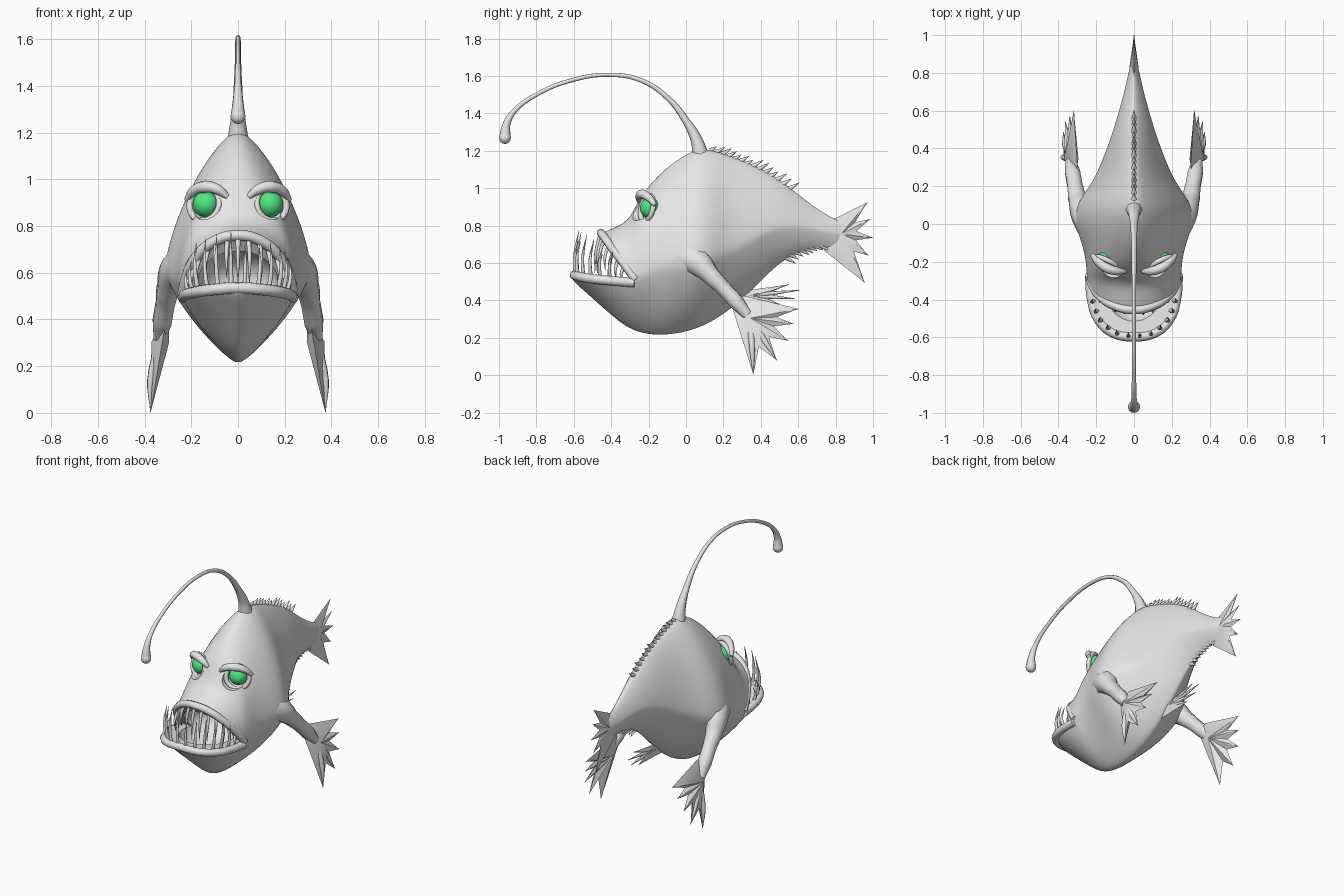
import bpy, bmesh, math, random
from mathutils import Vector

random.seed(4)
if "Cube" in bpy.data.objects:
    bpy.data.objects.remove(bpy.data.objects["Cube"], do_unlink=True)


def material(name, rgb):
    m = bpy.data.materials.new(name)
    m.use_nodes = True
    m.diffuse_color = (*rgb, 1)
    for n in m.node_tree.nodes:
        if n.type == 'BSDF_PRINCIPLED':
            n.inputs["Base Color"].default_value = (*rgb, 1)
    return m


SKIN = material("grey skin", (0.79, 0.79, 0.79))
GREEN = material("green eye", (0.08, 0.8, 0.22))


def activate(obj):
    bpy.ops.object.select_all(action='DESELECT')
    obj.select_set(True)
    bpy.context.view_layer.objects.active = obj


def finish(obj, mat=SKIN, angle=50):
    obj.data.materials.clear()
    obj.data.materials.append(mat)
    activate(obj)
    bpy.ops.object.shade_smooth_by_angle(angle=math.radians(angle))
    return obj


def mesh_object(name, verts, faces):
    me = bpy.data.meshes.new(name)
    bm = bmesh.new()
    vs = [bm.verts.new(v) for v in verts]
    for f in faces:
        bm.faces.new([vs[i] for i in f])
    bmesh.ops.recalc_face_normals(bm, faces=bm.faces)
    bm.to_mesh(me)
    bm.free()
    obj = bpy.data.objects.new(name, me)
    bpy.context.collection.objects.link(obj)
    return obj


def tubes(name, paths, detail=6):
    """Round tapering tubes; each path point is (x, y, z, radius)."""
    cu = bpy.data.curves.new(name, 'CURVE')
    cu.dimensions = '3D'
    cu.bevel_depth = 1
    cu.bevel_resolution = 2
    cu.resolution_u = detail
    cu.use_fill_caps = True
    for path in paths:
        sp = cu.splines.new('BEZIER')
        sp.bezier_points.add(len(path) - 1)
        for bp, p in zip(sp.bezier_points, path):
            bp.co, bp.radius = p[:3], p[3]
            bp.handle_left_type = bp.handle_right_type = 'AUTO'
    obj = bpy.data.objects.new(name, cu)
    bpy.context.collection.objects.link(obj)
    activate(obj)
    bpy.ops.object.convert(target='MESH')
    return finish(bpy.context.view_layer.objects.active)


def ball(name, loc, radii):
    bpy.ops.mesh.primitive_uv_sphere_add(segments=32, ring_count=16, location=loc)
    obj = bpy.context.object
    obj.name = name
    obj.scale = radii
    return obj


def cut(obj, cutter):
    cutter.hide_render = True
    mod = obj.modifiers.new("cut", 'BOOLEAN')
    mod.operation = 'DIFFERENCE'
    mod.solver = 'EXACT'
    mod.object = cutter
    activate(obj)
    bpy.ops.object.modifier_apply(modifier=mod.name)
    bpy.data.objects.remove(cutter, do_unlink=True)


def along(pts, t):
    """Point at fraction t of a polyline."""
    f = min(max(t, 0), 0.9999) * (len(pts) - 1)
    i = int(f)
    return Vector(pts[i]).lerp(Vector(pts[i + 1]), f - i)


# Body sections: y, belly z, widest z, back z, half width
STATIONS = [
    (-.62, .53, .54, .55, .05), (-.59, .49, .53, .60, .11), (-.55, .455, .53, .66, .16),
    (-.50, .41, .52, .72, .2), (-.44, .355, .52, .77, .225), (-.36, .285, .52, .80, .245),
    (-.30, .245, .52, .84, .25), (-.25, .225, .54, .95, .255), (-.18, .21, .58, 1.04, .26),
    (-.1, .21, .6, 1.12, .28), (0, .225, .61, 1.195, .32), (.1, .26, .62, 1.225, .315),
    (.2, .32, .66, 1.195, .235), (.3, .4, .7, 1.155, .185), (.4, .5, .76, 1.11, .145),
    (.5, .6, .8, 1.05, .11), (.6, .655, .8, .97, .08), (.7, .68, .78, .89, .052),
    (.8, .68, .76, .83, .03), (.87, .7, .755, .81, .012)]
N = 24
verts, faces = [], []
for y, zb, zw, zt, hw in STATIONS:
    top_power = min(1.4, max(1, 1.4 + 1.5 * y))
    for k in range(N):
        a = math.tau * k / N
        c, s = math.cos(a), math.sin(a)
        p = top_power if s >= 0 else 1.5
        height = zt - zw if s >= 0 else zw - zb
        verts.append((math.copysign(abs(c) ** p, c) * hw, y,
                      zw + math.copysign(abs(s) ** p, s) * height))
for r in range(len(STATIONS) - 1):
    for k in range(N):
        a, b = r * N + k, r * N + (k + 1) % N
        faces.append((a, b, b + N, a + N))
faces += [range(N), range(len(verts) - N, len(verts))]
body = mesh_object("body", verts, faces)
sub = body.modifiers.new("smooth", 'SUBSURF')
sub.levels = 2
activate(body)
bpy.ops.object.modifier_apply(modifier=sub.name)

# Open mouth, throat and eye sockets
wedge = [(-.27, .512), (-.9, .573), (-.745, 1.15)]
cut(body, mesh_object("mouth_cutter", [(x, y, z) for x in (-.5, .5) for y, z in wedge],
                      [(0, 1, 2), (3, 4, 5), (0, 1, 4, 3), (1, 2, 5, 4), (2, 0, 3, 5)]))
cut(body, ball("throat_cutter", (0, -.32, .565), (.17, .2, .14)))
for s in (-1, 1):
    cut(body, ball("socket_cutter", (s * .14, -.25, .89), (.07, .085, .064)))
finish(body, angle=40)

# Sunken eyes with thin lids and hooded brows
for s, side in ((1, "left"), (-1, "right")):
    finish(ball(side + "_eye", (s * .137, -.19, .893), (.056,) * 3), GREEN)
    bpy.ops.mesh.primitive_torus_add(major_radius=.071, minor_radius=.014, major_segments=32,
                                     minor_segments=10, location=(s * .143, -.208, .892))
    lid = bpy.context.object
    lid.name = side + "_eyelid"
    lid.rotation_euler = Vector((s * .5, -1, .25)).to_track_quat('Z', 'Y').to_euler()
    finish(lid)
    brow = [(.045, -.25, .925, .012), (.085, -.25, .955, .022), (.14, -.235, .968, .026),
            (.19, -.2, .95, .022), (.22, -.165, .91, .012)]
    tubes(side + "_brow", [[(s * x, y, z, r) for x, y, z, r in brow]])


# Lips
def mirrored(half):
    return [(-x, y, z) for x, y, z in half] + [(x, y, z) for x, y, z in half[-2::-1]]


upper = mirrored([(.237, -.27, .51), (.22, -.325, .585), (.18, -.385, .665),
                  (.1, -.435, .735), (0, -.455, .76)])
lower = mirrored([(.235, -.275, .495), (.224, -.4, .505), (.192, -.5, .515),
                  (.115, -.575, .527), (0, -.597, .535)])
for name, lip, radius in (("upper_lip", upper, .023), ("lower_lip", lower, .025)):
    tubes(name, [[(*p, radius) for p in lip]])


# Teeth: long in the middle, shorter toward the corners
def teeth(name, lip, count, length, lean, up):
    paths = []
    for i in range(count):
        t = .13 + .74 * i / (count - 1)
        p = along(lip, t)
        p.x *= .93
        size = length * (.35 + .65 * math.sin(math.pi * t)) * random.uniform(.7, 1.1)
        tip = p + Vector((p.x * .05, lean * size, up * size))
        mid = p.lerp(tip, .5) + Vector((p.x * .06, -.012, 0))
        paths.append([(*p, .011), (*mid, .008), (*tip, .001)])
    tubes(name, paths, 4)


teeth("upper_teeth", upper, 13, .2, -.15, -1)
teeth("lower_teeth", lower, 12, .24, .08, 1)

# Lure stalk and bulb
stalk = [(.08, 1.17, .045), (.055, 1.26, .031), (0, 1.36, .02), (-.1, 1.485, .014),
         (-.25, 1.58, .012), (-.42, 1.606, .011), (-.6, 1.58, .011), (-.8, 1.5, .011),
         (-.92, 1.41, .014), (-.96, 1.34, .021), (-.968, 1.275, .031)]
tubes("lure_stalk", [[(0, y, z, r) for y, z, r in stalk]], 8)
finish(ball("lure_bulb", (0, -.968, 1.27), (.0315, .0315, .033)))


# Webbed fins: a thin lens-shaped web with tapering rays
def fan(name, hub, roots, tips, thick, ray, x_at, web=.5):
    hub, tips = Vector(hub), [Vector(t) for t in tips]
    outline = [Vector(roots[0])]
    for i, t in enumerate(tips):
        if i:
            outline.append(hub.lerp((tips[i - 1] + t) / 2, web))
        outline.append(t)
    outline.append(Vector(roots[1]))
    n = len(outline)
    vs = [(x_at(p.y), p.x, p.y) for p in outline]
    vs += [(x_at(hub.y) + d, hub.x, hub.y) for d in (-thick, thick)]
    fs = [(i, (i + 1) % n, n + k) for i in range(n) for k in (0, 1)]
    finish(mesh_object(name + "_web", vs, fs))
    paths = []
    for t in tips:
        m = hub.lerp(t, .55)
        paths.append([(x_at(q.y), q.x, q.y, r)
                      for q, r in ((hub, ray), (m, ray * .7), (t, .0015))])
    tubes(name + "_rays", paths, 4)


fan("tail_fin", (.83, .755), [(.78, .83), (.74, .665)],
    [(.97, .925), (.985, .835), (1, .735), (.975, .64), (.955, .495)], .024, .014, lambda z: 0)
fan("belly_fin", (.34, .425), [(.3, .45), (.25, .37)],
    [(.55, .485), (.61, .455), (.58, .41), (.5, .38)], .015, .013, lambda z: 0)

# Pectoral arms and webbed hands
for s, side in ((1, "left"), (-1, "right")):
    arm = [(.2, -.02, .64, .1), (.262, .06, .605, .078), (.298, .13, .535, .052),
           (.312, .2, .465, .043), (.325, .27, .39, .043), (.336, .33, .32, .028)]
    tubes(side + "_arm", [[(s * x, y, z, r) for x, y, z, r in arm]])
    fan(side + "_hand", (.345, .305), [(.31, .425), (.24, .385)],
        [(.6, .355), (.575, .275), (.545, .185), (.485, .08), (.36, .003)],
        .038, .022, lambda z, s=s: s * (.374 - .27 * max(0, z - .15)), .58)


# Spines along the back and under the tail
def spines(name, y0, y1, count, column, direction):
    paths = []
    for i in range(count):
        y = y0 + (y1 - y0) * i / (count - 1)
        k = next(j for j in range(len(STATIONS) - 1) if STATIONS[j + 1][0] >= y)
        a, b = STATIONS[k], STATIONS[k + 1]
        z = a[column] + (b[column] - a[column]) * (y - a[0]) / (b[0] - a[0])
        base = Vector((0, y, z - direction * .015))
        tip = base + Vector((0, .045, direction * .028)) * random.uniform(.7, 1.3)
        paths.append([(*base, .015), (*base.lerp(tip, .5), .008), (*tip, .001)])
    tubes(name, paths, 3)


spines("back_spines", .13, .55, 14, 3, 1)
spines("tail_spines", .53, .72, 8, 1, -1)
